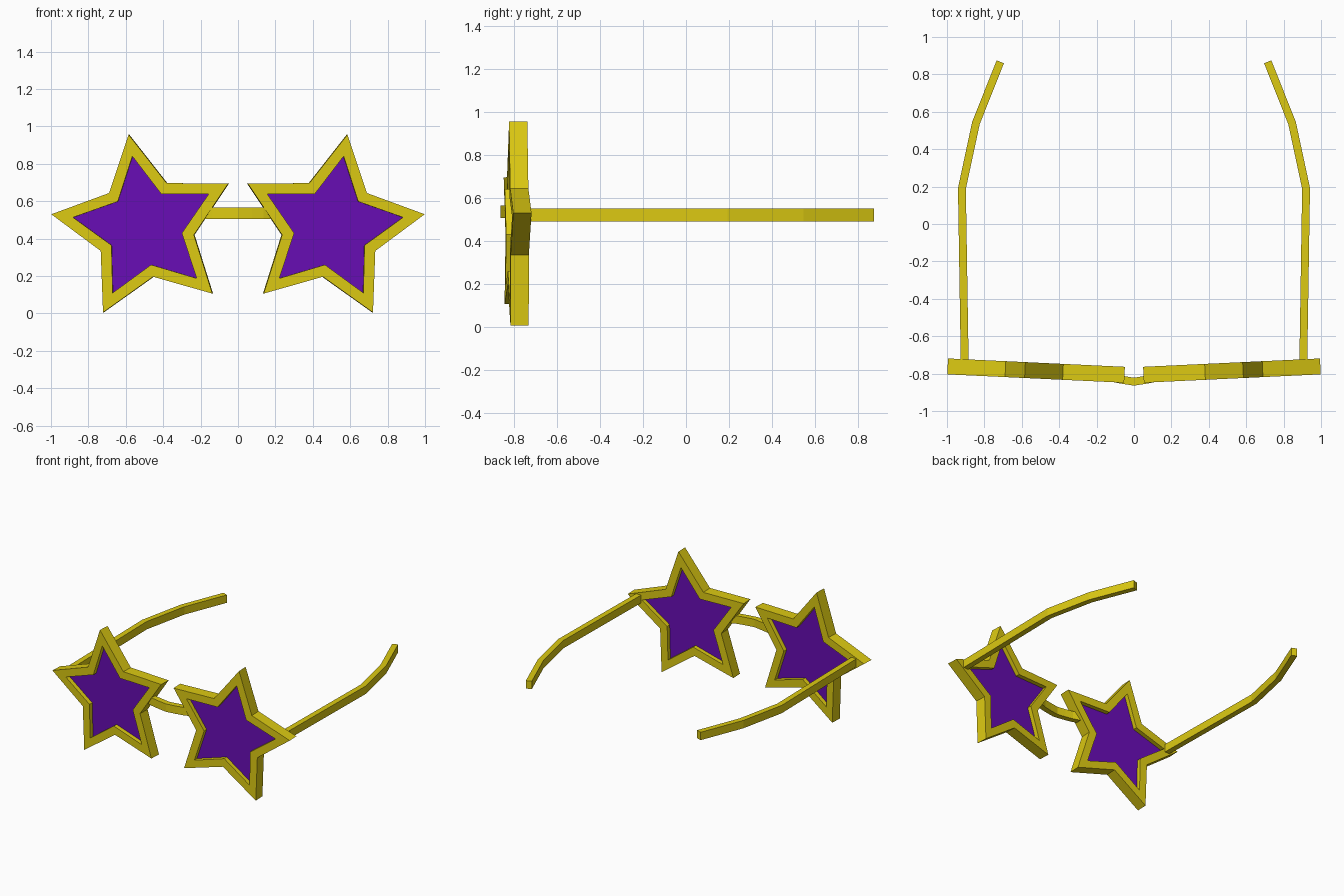
import bpy, bmesh, math
from mathutils import Vector

cube = bpy.data.objects.get("Cube")
if cube:
    bpy.data.objects.remove(cube, do_unlink=True)


def make_material(name, color):
    m = bpy.data.materials.new(name)
    m.use_nodes = True
    m.diffuse_color = color
    b = m.node_tree.nodes["Principled BSDF"]
    b.inputs["Base Color"].default_value = color
    b.inputs["Roughness"].default_value = 0.6
    return m


GOLD = make_material("gold yellow", (0.72, 0.59, 0.006, 1))
PURPLE = make_material("lens purple", (0.138, 0.004, 0.46, 1))

CENTRE = Vector((0.497, -0.785, 0.458))   # middle of the left star
SPIN = math.radians(8.2)                  # turn of the star in its own plane
YAW = math.radians(2.7)                   # stars sweep back toward the temples


def finish(name, bm, mat):
    bmesh.ops.recalc_face_normals(bm, faces=bm.faces)
    me = bpy.data.meshes.new(name)
    bm.to_mesh(me)
    bm.free()
    me.materials.append(mat)
    ob = bpy.data.objects.new(name, me)
    bpy.context.collection.objects.link(ob)
    return ob


def star_ring(bm, side, tip, notch, depth):
    """Ten star corners at a depth along the star's own axis."""
    ring = []
    for i in range(10):
        r = notch if i % 2 else tip
        a = SPIN + i * math.pi / 5
        u, w = r * math.cos(a), r * math.sin(a)
        x = CENTRE.x + u * math.cos(YAW) - depth * math.sin(YAW)
        y = CENTRE.y + u * math.sin(YAW) + depth * math.cos(YAW)
        ring.append(bm.verts.new((side * x, y, CENTRE.z + w)))
    return ring


def bridge_rings(bm, a, b):
    n = len(a)
    for i in range(n):
        j = (i + 1) % n
        bm.faces.new((a[i], a[j], b[j], b[i]))


def star_frame(name, side):
    bm = bmesh.new()
    h = 0.0425
    rings = [star_ring(bm, side, t, n, d) for t, n, d in
             ((0.505, 0.266, -h), (0.505, 0.266, h), (0.388, 0.201, h), (0.388, 0.201, -h))]
    for k in range(4):
        bridge_rings(bm, rings[k], rings[(k + 1) % 4])
    finish(name, bm, GOLD)


def star_lens(name, side):
    bm = bmesh.new()
    front = star_ring(bm, side, 0.395, 0.205, -0.01)
    back = star_ring(bm, side, 0.395, 0.205, 0.01)
    bridge_rings(bm, front, back)
    bm.faces.new(front)
    bm.faces.new(back)
    finish(name, bm, PURPLE)


def bar(name, path, width, z0, z1):
    """Rectangular bar swept along a flat path with mitred bends."""
    pts = [Vector(p) for p in path]
    bm = bmesh.new()
    rings = []
    for i, p in enumerate(pts):
        d0 = (p - pts[i - 1]).normalized() if i else (pts[1] - p).normalized()
        d1 = (pts[i + 1] - p).normalized() if i < len(pts) - 1 else d0
        t = (d0 + d1).normalized()
        n = Vector((-t.y, t.x)) * (width / 2 / t.dot(d0))
        a, b = p - n, p + n
        rings.append([bm.verts.new(c) for c in
                      ((a.x, a.y, z0), (b.x, b.y, z0), (b.x, b.y, z1), (a.x, a.y, z1))])
    for r, s in zip(rings, rings[1:]):
        bridge_rings(bm, r, s)
    bm.faces.new(rings[0])
    bm.faces.new(rings[-1])
    finish(name, bm, GOLD)


# Star rims, lenses and temples on both sides
temple = [(0.905, -0.75), (0.92, 0.19), (0.845, 0.54), (0.715, 0.867)]
for side, label in ((1, "left"), (-1, "right")):
    star_frame(label + "_star_frame", side)
    star_lens(label + "_star_lens", side)
    bar(label + "_temple", [(side * x, y) for x, y in temple], 0.042, 0.49, 0.55)

# Nose bridge, bowed forward in the middle
half = [(0.07, -0.832), (0.13, -0.82), (0.2, -0.795)]
bridge = [(-x, y) for x, y in reversed(half)] + [(0, -0.843)] + half
bar("nose_bridge", bridge, 0.042, 0.505, 0.565)
